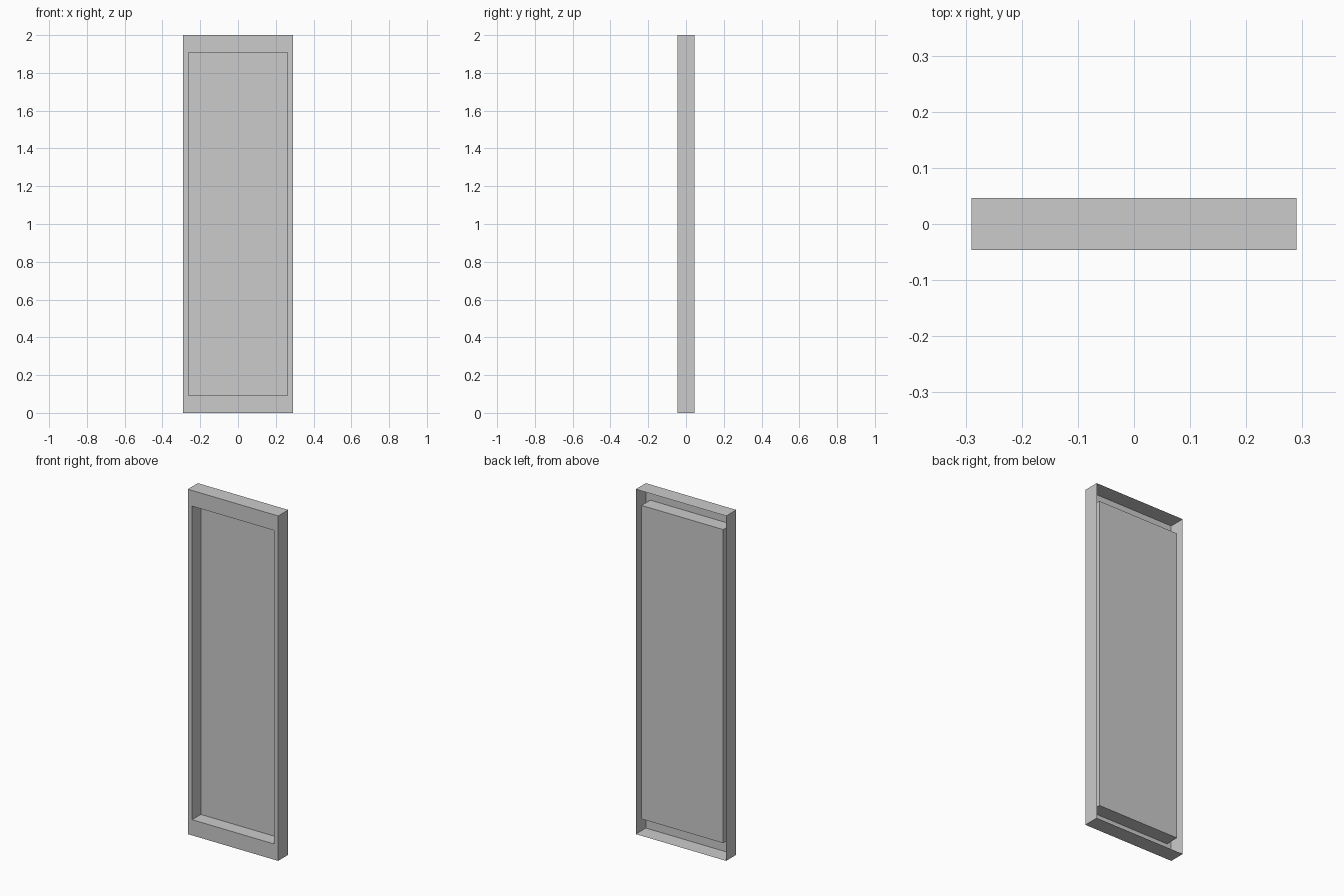
import bpy, bmesh

if "Cube" in bpy.data.objects:
    bpy.data.objects.remove(bpy.data.objects["Cube"])

W, H, D = 0.29, 2.0, 0.046        # half width, height, half depth
PW, PZ, FLOOR = 0.262, 0.091, 0.034  # pocket half width, z margin, floor y


def rect(bm, half_w, z0, z1, y):
    """Rectangular loop of four vertices in a plane of constant y."""
    return [bm.verts.new((x, y, z)) for x, z in
            ((-half_w, z0), (half_w, z0), (half_w, z1), (-half_w, z1))]


def bridge(bm, a, b):
    """Four quads joining two rectangular loops."""
    for i in range(4):
        j = (i + 1) % 4
        bm.faces.new((a[i], a[j], b[j], b[i]))


# Thin panel shell, open at the back: outer rim, front border, pocket walls, floor
bm = bmesh.new()
loops = [rect(bm, W, 0, H, D),
         rect(bm, W, 0, H, -D),
         rect(bm, PW, PZ, H - PZ, -D),
         rect(bm, PW, PZ, H - PZ, FLOOR)]
for a, b in zip(loops, loops[1:]):
    bridge(bm, a, b)
bm.faces.new(loops[-1])

# Make sure the visible front side faces outwards (-y)
bm.normal_update()
floor = max(bm.faces, key=lambda f: f.calc_center_median().y)
bmesh.ops.recalc_face_normals(bm, faces=bm.faces)
floor = max(bm.faces, key=lambda f: abs(f.normal.y) * f.calc_area())
if floor.normal.y > 0:
    bmesh.ops.reverse_faces(bm, faces=bm.faces)

mesh = bpy.data.meshes.new("recessed_panel")
bm.to_mesh(mesh)
bm.free()
bpy.context.collection.objects.link(bpy.data.objects.new("recessed_panel", mesh))
